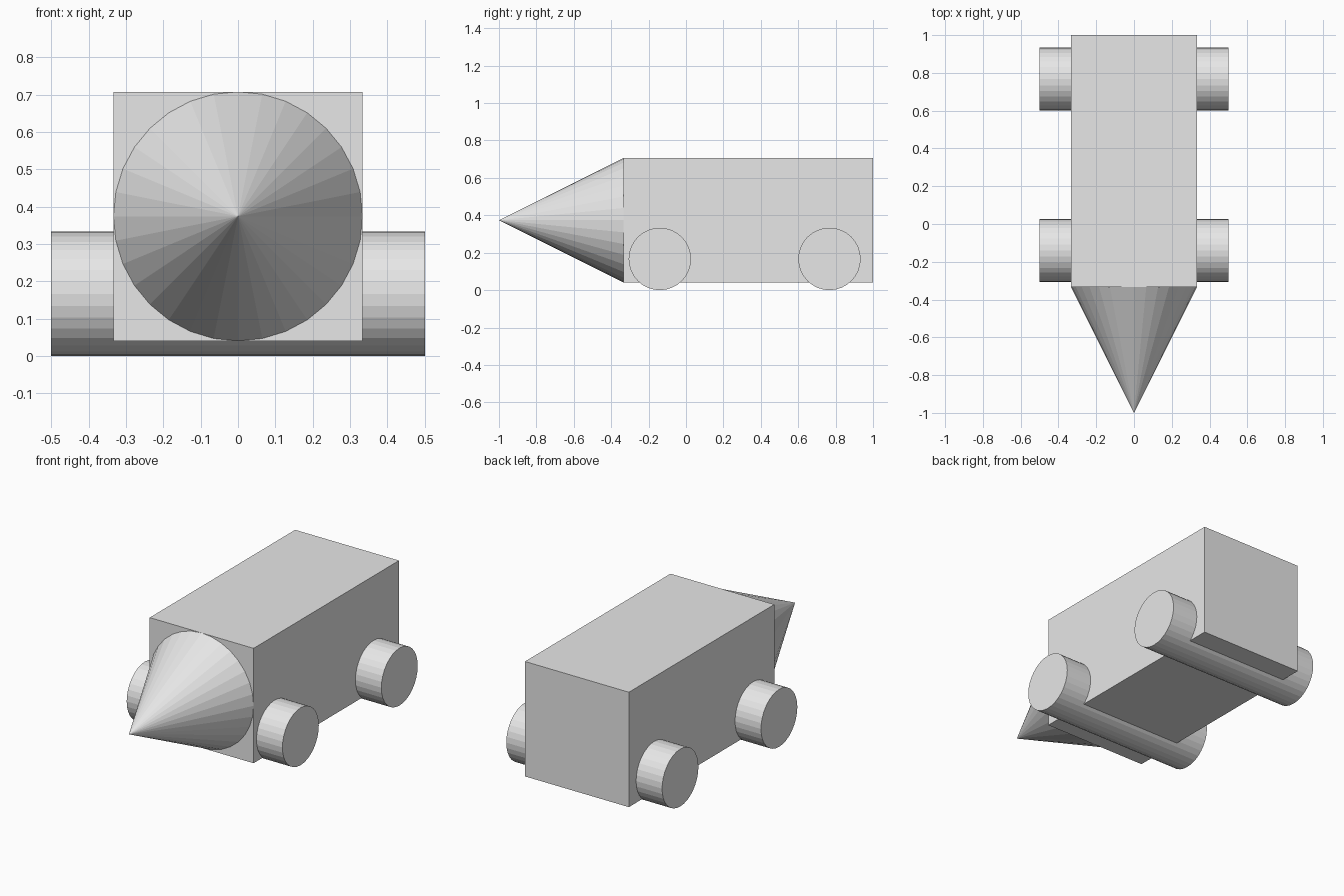
import bpy
from math import pi

cube = bpy.data.objects.get("Cube")
if cube:
    bpy.data.objects.remove(cube, do_unlink=True)

# One plain grey for the whole model
GREY = (0.8, 0.8, 0.8, 1)
grey = bpy.data.materials.new("plain grey")
grey.use_nodes = True
grey.diffuse_color = GREY
grey.node_tree.nodes["Principled BSDF"].inputs["Base Color"].default_value = GREY

R = 1 / 3            # half width of the body
WHEEL = 1 / 6        # wheel radius
BODY_Z = 0.374       # height of the body centre


def finish(name):
    obj = bpy.context.object
    obj.name = name
    obj.data.materials.append(grey)
    return obj


# Box body
bpy.ops.mesh.primitive_cube_add(size=1, location=(0, R, BODY_Z))
body = finish("body")
body.scale = (2 * R, 4 * R, 2 * R)

# Pointed nose, tip towards the front
bpy.ops.mesh.primitive_cone_add(vertices=32, radius1=R, depth=2 * R,
                                location=(0, -2 * R, BODY_Z), rotation=(pi / 2, 0, 0))
finish("nose_cone")

# Full-width wheel rollers
for name, y in (("front_wheels", -0.14), ("rear_wheels", 0.767)):
    bpy.ops.mesh.primitive_cylinder_add(vertices=32, radius=WHEEL, depth=1,
                                        location=(0, y, WHEEL), rotation=(0, pi / 2, 0))
    finish(name)
